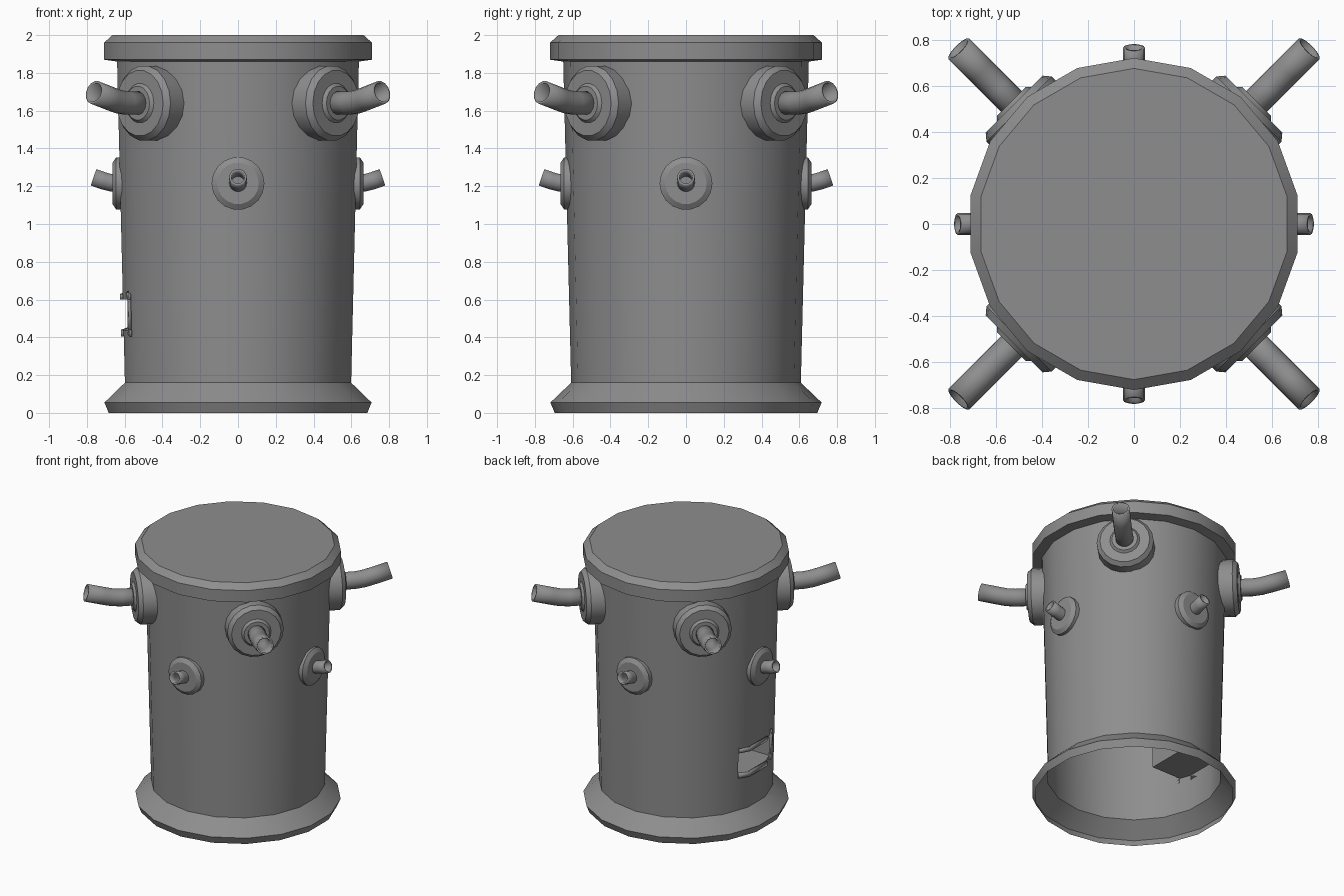
import bpy, bmesh, math
from mathutils import Matrix, Vector

cube = bpy.data.objects.get("Cube")
if cube:
    bpy.data.objects.remove(cube, do_unlink=True)

metal = bpy.data.materials.new("grey metal")
metal.use_nodes = True
GREY = (0.27, 0.27, 0.27, 1)
metal.diffuse_color = GREY
metal.node_tree.nodes["Principled BSDF"].inputs["Base Color"].default_value = GREY


def finish(bm, name, angle=35, matrix=None):
    """Turn a bmesh into a smooth shaded object with sharp creases."""
    if matrix:
        bm.transform(matrix)
    mesh = bpy.data.meshes.new(name)
    bm.to_mesh(mesh)
    bm.free()
    mesh.materials.append(metal)
    obj = bpy.data.objects.new(name, mesh)
    bpy.context.collection.objects.link(obj)
    bpy.ops.object.select_all(action='DESELECT')
    obj.select_set(True)
    bpy.context.view_layer.objects.active = obj
    bpy.ops.object.shade_smooth_by_angle(angle=math.radians(angle))
    return obj


def skin(bm, rings):
    for low, high in zip(rings, rings[1:]):
        n = len(low)
        for j in range(n):
            k = (j + 1) % n
            bm.faces.new((low[j], low[k], high[k], high[j]))


def lathe(profile, sides=18):
    """Spin (radius, height) points about z; the last ring is capped."""
    bm = bmesh.new()
    turns = [math.pi / 2 + math.tau * j / sides for j in range(sides)]
    rings = [[bm.verts.new((r * math.cos(a), r * math.sin(a), z)) for a in turns]
             for r, z in profile]
    skin(bm, rings)
    bm.faces.new(rings[-1])
    return bm


def tube(path, radius, sides=14):
    """Open pipe following (x, z) points."""
    bm = bmesh.new()
    pts = [Vector((x, 0, z)) for x, z in path]
    side = Vector((0, 1, 0))
    rings = []
    for i, p in enumerate(pts):
        along = (pts[min(i + 1, len(pts) - 1)] - pts[max(i - 1, 0)]).normalized()
        up = along.cross(side)
        rings.append([bm.verts.new(p + radius * (side * math.cos(a) + up * math.sin(a)))
                      for a in (math.tau * j / sides for j in range(sides))])
    skin(bm, rings)
    return bm


def thicken(obj, amount, offset):
    mod = obj.modifiers.new("thickness", 'SOLIDIFY')
    mod.thickness = amount
    mod.offset = offset


# Body shell: flared foot, tapering wall, overhanging lid
BODY = [(0.695, 0), (0.718, 0.055), (0.608, 0.16), (0.65, 1.86),
        (0.72, 1.87), (0.72, 1.96), (0.675, 2.0)]
OPENING = (0.19, 0.44, 0.60)
RIM = (0.225, 0.405, 0.63)


def cut_patch(bm, half, low, high):
    """Score a rectangle into the wall on the -x side and return its faces."""
    for co, no in (((0, half, 0), (0, 1, 0)), ((0, -half, 0), (0, 1, 0)),
                   ((0, 0, low), (0, 0, 1)), ((0, 0, high), (0, 0, 1))):
        bm.normal_update()
        wall = [f for f in bm.faces
                if f.normal.x < -0.8 and 0.2 < f.calc_center_median().z < 1.8]
        geom = set(wall)
        for f in wall:
            geom.update(f.edges)
            geom.update(f.verts)
        bmesh.ops.bisect_plane(bm, geom=list(geom), plane_co=co, plane_no=no)
    bm.normal_update()
    inside = []
    for f in bm.faces:
        c = f.calc_center_median()
        if f.normal.x < -0.8 and abs(c.y) < half and low < c.z < high:
            inside.append(f)
    return inside


# Body with a recessed slot: the cut patch is pushed in to a flat back
body = lathe(BODY)
patch = cut_patch(body, *OPENING)
pushed = bmesh.ops.extrude_face_region(body, geom=patch)["geom"]
for v in pushed:
    if isinstance(v, bmesh.types.BMVert):
        v.co.x = -0.33
bmesh.ops.delete(body, geom=[f for f in patch if f.is_valid], context='FACES')
finish(body, "body", 40)

# Raised rim around the slot
rim = lathe(BODY)
cut_patch(rim, *OPENING)
keep = set(cut_patch(rim, *RIM)) - set(cut_patch(rim, *OPENING))
bmesh.ops.delete(rim, geom=[f for f in rim.faces if f not in keep], context='FACES')
thicken(finish(rim, "slot_rim"), 0.015, 1)

# Large flanged pipes on the diagonals, small ones on the axes
LARGE = dict(
    size="large", start=45, height=1.64, radius=0.063,
    flange=[(0.2, 0.59), (0.2, 0.705), (0.175, 0.735), (0.105, 0.735),
            (0.09, 0.752), (0.06, 0.752)],
    path=[(0.68, 0), (0.83, 0.0), (0.89, 0.007), (0.95, 0.022), (1.075, 0.057)])
SMALL = dict(
    size="small", start=0, height=1.215, radius=0.047,
    flange=[(0.14, 0.6), (0.14, 0.645), (0.11, 0.665), (0.05, 0.665)],
    path=[(0.62, 0), (0.67, 0.003), (0.71, 0.013), (0.765, 0.032)])

for kind in (LARGE, SMALL):
    for i, place in enumerate(("a", "b", "c", "d")):
        turn = Matrix.Translation((0, 0, kind["height"])) @ Matrix.Rotation(
            math.radians(kind["start"] + 90 * i), 4, 'Z')
        outward = turn @ Matrix.Rotation(math.pi / 2, 4, 'Y')
        finish(lathe(kind["flange"]), f"{kind['size']}_flange_{place}", 30, outward)
        pipe = finish(tube(kind["path"], kind["radius"]),
                      f"{kind['size']}_pipe_{place}", 35, turn)
        thicken(pipe, 0.012, -1)
